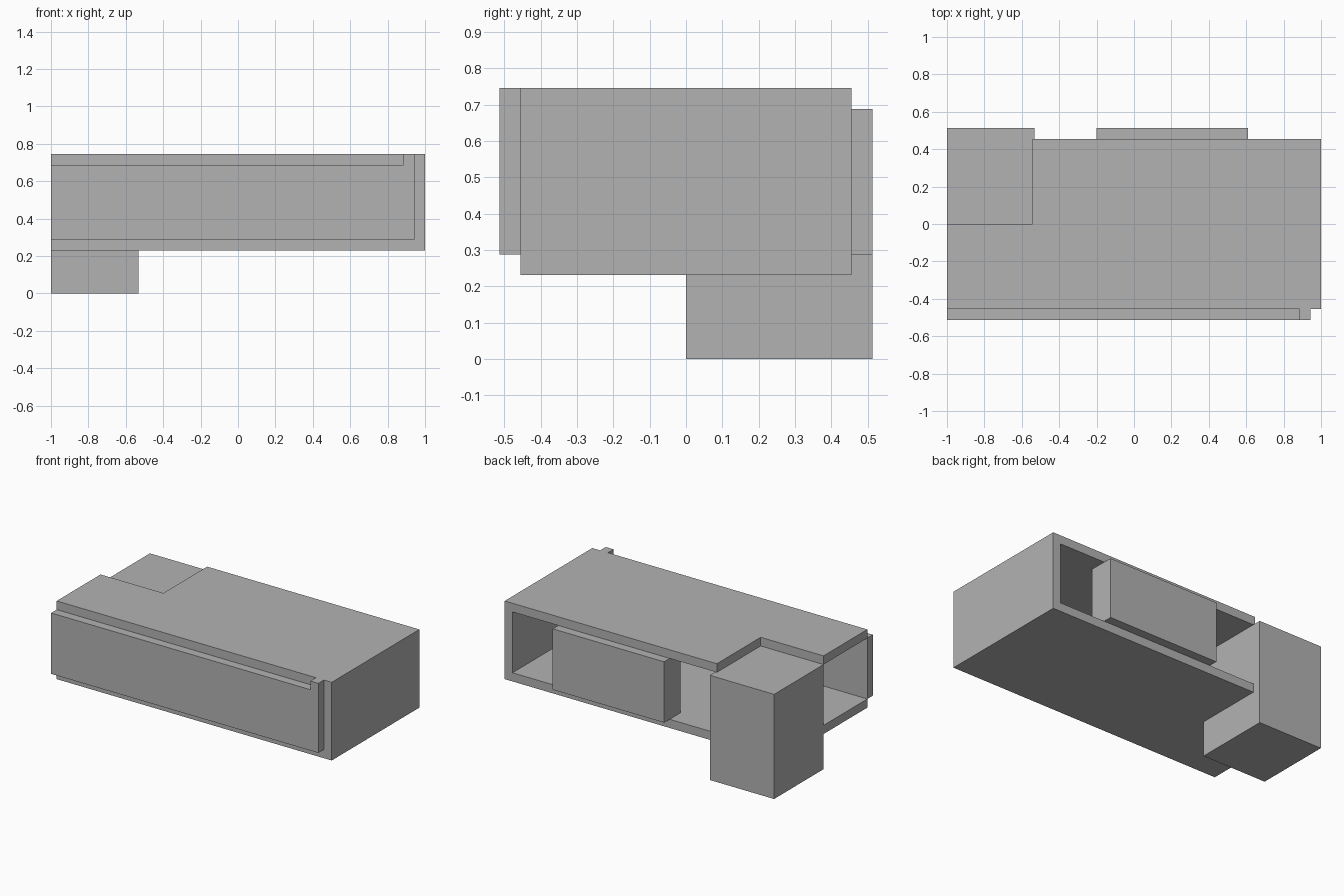
import bpy
import bmesh
from mathutils import Vector

default = bpy.data.objects.get("Cube")
if default:
    bpy.data.objects.remove(default, do_unlink=True)

grey = bpy.data.materials.new("plain grey")
grey.use_nodes = True
colour = (0.45, 0.45, 0.45, 1)
grey.diffuse_color = colour
grey.node_tree.nodes["Principled BSDF"].inputs["Base Color"].default_value = colour

# Main dimensions
END = 1.0
DEPTH = 0.455                 # half depth of the shell
OUT = 0.513                   # how far the projecting parts reach
BASE, TOP = 0.231, 0.745
WALL = 0.057
FLOOR, CEILING = BASE + WALL, TOP - WALL


def extrude_profile(name, profile, y0, y1):
    """Extrude an x-z outline along y."""
    bm = bmesh.new()
    face = bm.faces.new([bm.verts.new((x, y0, z)) for x, z in profile])
    result = bmesh.ops.extrude_face_region(bm, geom=[face])
    moved = [v for v in result["geom"] if isinstance(v, bmesh.types.BMVert)]
    bmesh.ops.translate(bm, verts=moved, vec=Vector((0, y1 - y0, 0)))
    bmesh.ops.recalc_face_normals(bm, faces=bm.faces)
    mesh = bpy.data.meshes.new(name)
    bm.to_mesh(mesh)
    bm.free()
    mesh.materials.append(grey)
    obj = bpy.data.objects.new(name, mesh)
    bpy.context.collection.objects.link(obj)
    return obj


def box(name, x0, x1, y0, y1, z0, z1):
    return extrude_profile(name, [(x0, z0), (x1, z0), (x1, z1), (x0, z1)], y0, y1)


# Shell: floor, end wall and roof in one sideways U
shell = extrude_profile("shell", [
    (-END, BASE), (END, BASE), (END, TOP), (-END, TOP),
    (-END, CEILING), (END - WALL, CEILING), (END - WALL, FLOOR), (-END, FLOOR),
], -DEPTH, DEPTH)

# Rear corner notch through floor and roof
cutter = box("notch_cutter", -END - 0.1, -0.543, 0, DEPTH + 0.1, BASE - 0.1, TOP + 0.1)
cutter.hide_render = True
notch = shell.modifiers.new("corner notch", "BOOLEAN")
notch.operation = "DIFFERENCE"
notch.solver = "EXACT"
notch.object = cutter
bpy.context.view_layer.objects.active = shell
bpy.ops.object.modifier_apply(modifier=notch.name)
bpy.data.objects.remove(cutter, do_unlink=True)

# Front panel with a raised end post
post_in, post_out = END - 2 * WALL, END - WALL
extrude_profile("front_panel", [
    (-END, FLOOR), (post_out, FLOOR), (post_out, TOP),
    (post_in, TOP), (post_in, CEILING), (-END, CEILING),
], -OUT, -DEPTH)

# Corner tower standing on the ground, and the block set in the open back
box("corner_tower", -END, -0.532, 0, OUT, 0, CEILING)
box("rear_block", -0.2, 0.61, OUT - 3 * WALL, OUT, FLOOR, CEILING)
